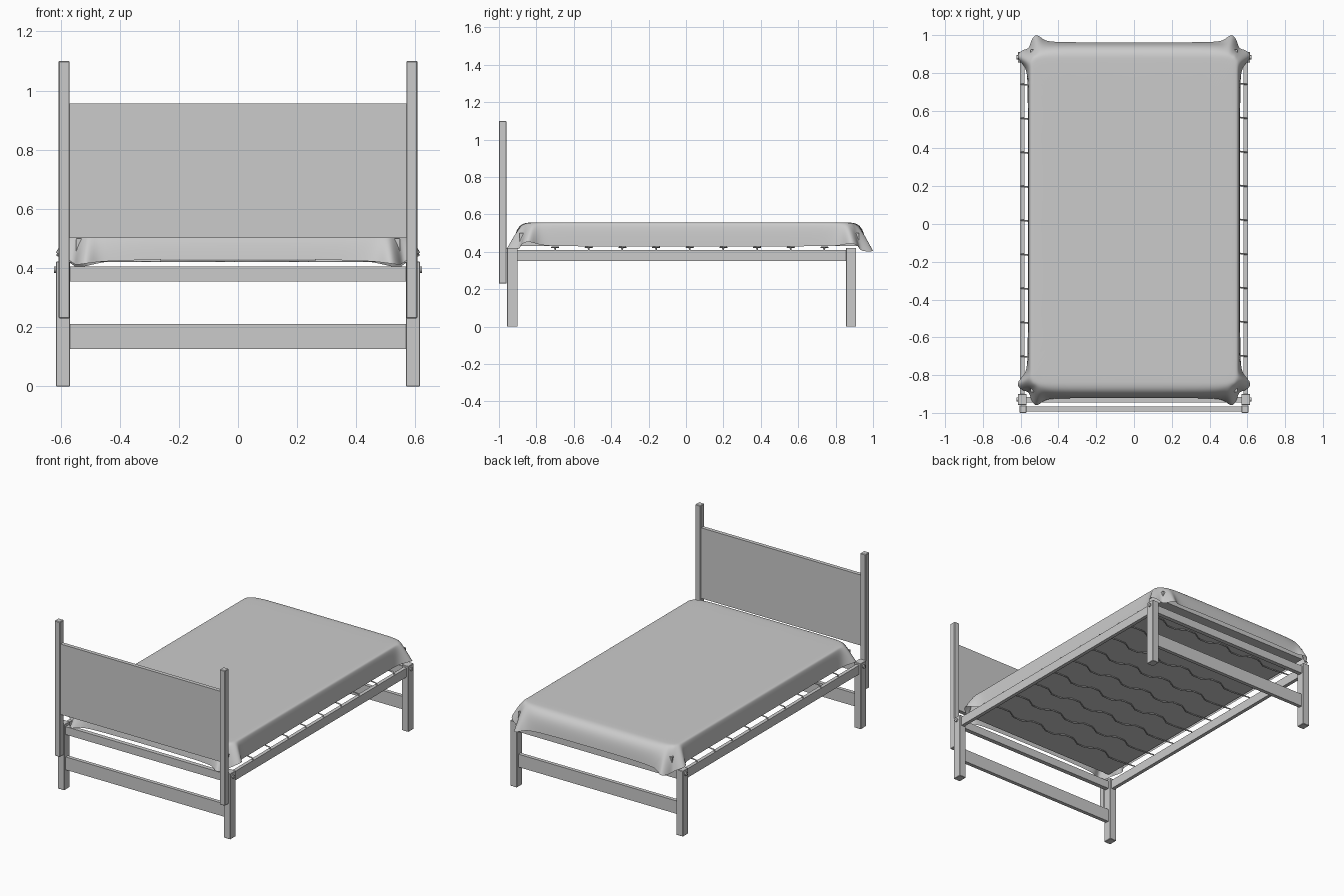
import bpy, bmesh, math

if "Cube" in bpy.data.objects:
    bpy.data.objects.remove(bpy.data.objects["Cube"])


def make(name, bm, smooth=False):
    bmesh.ops.recalc_face_normals(bm, faces=bm.faces)
    me = bpy.data.meshes.new(name)
    bm.to_mesh(me)
    bm.free()
    ob = bpy.data.objects.new(name, me)
    bpy.context.collection.objects.link(ob)
    if smooth:
        for p in me.polygons:
            p.use_smooth = True
    return ob


def box(name, x, y, z, bevel=0.0):
    bm = bmesh.new()
    bmesh.ops.create_cube(bm, size=1)
    for v in bm.verts:
        for i, (lo, hi) in enumerate((x, y, z)):
            v.co[i] = lo if v.co[i] < 0 else hi
    ob = make(name, bm)
    if bevel:
        m = ob.modifiers.new("bevel", 'BEVEL')
        m.width, m.segments = bevel, 1
    return ob


def bolt(name, x, y, z):
    bpy.ops.mesh.primitive_cylinder_add(vertices=16, radius=0.011, depth=0.016,
                                        location=(x, y, z), rotation=(0, math.pi / 2, 0))
    bpy.context.object.name = name
    bpy.ops.object.shade_smooth_by_angle()


# Legs, bolts, headboard posts and side rails, on both sides
for s, side in ((-1, "left"), (1, "right")):
    sx = lambda a, b: tuple(sorted((s * a, s * b)))
    for end, y0, y1 in (("front", -0.957, -0.90), ("back", 0.855, 0.91)):
        box(f"{end}_leg_{side}", sx(0.568, 0.615), (y0, y1), (0, 0.422), 0.002)
        bolt(f"{end}_bolt_{side}", s * 0.615, (y0 + y1) / 2, 0.395)
    box(f"headboard_post_{side}", sx(0.569, 0.607), (-1.0, -0.96), (0.23, 1.10), 0.003)
    box(f"side_rail_{side}", sx(0.58, 0.603), (-0.905, 0.86), (0.352, 0.41))

# Cross rails at both ends
for end, y in (("front", -0.93), ("back", 0.883)):
    box(f"{end}_upper_rail", (-0.57, 0.57), (y - 0.014, y + 0.014), (0.355, 0.406))
    box(f"{end}_lower_rail", (-0.57, 0.57), (y - 0.012, y + 0.012), (0.127, 0.21))

# Headboard panel
box("headboard_panel", (-0.57, 0.57), (-0.992, -0.967), (0.502, 0.956))

# Zigzag spring wires
for k in range(9):
    y = -0.70 + 0.18 * k
    pts = [(-0.598, y, 0.407), (-0.59, y, 0.422)]
    n = 8
    w = 1.0 / n
    for i in range(n):
        x = -0.5 + i * w
        o = 0.018 * (1 if i % 2 else -1)
        pts += [(x + 0.03, y + o, 0.424), (x + w - 0.03, y + o, 0.424)]
    pts += [(0.59, y, 0.422), (0.598, y, 0.407)]
    cu = bpy.data.curves.new("spring_wire", 'CURVE')
    cu.dimensions = '3D'
    cu.bevel_depth = 0.004
    cu.bevel_resolution = 1
    cu.use_fill_caps = True
    sp = cu.splines.new('POLY')
    sp.points.add(len(pts) - 1)
    for p, c in zip(sp.points, pts):
        p.co = (*c, 1)
    bpy.context.collection.objects.link(bpy.data.objects.new(f"spring_wire_{k}", cu))

# Mattress under the cover
box("mattress", (-0.548, 0.548), (-0.89, 0.925), (0.431, 0.50))

# Draped cover: one corner outline as (hem x, y, z), (top x, y), ear flag
corner = [
    (0.562, 0.02, 0.43, 0.545, 0.02, 0),
    (0.562, 0.60, 0.43, 0.545, 0.60, 0),
    (0.563, 0.77, 0.43, 0.545, 0.77, 0),
    (0.572, 0.835, 0.435, 0.543, 0.82, 0.5),
    (0.632, 0.885, 0.45, 0.540, 0.85, 1),
    (0.590, 0.925, 0.43, 0.535, 0.866, 1),
    (0.555, 0.925, 0.41, 0.527, 0.876, 0.5),
    (0.548, 0.965, 0.40, 0.515, 0.882, 1),
    (0.520, 1.015, 0.405, 0.500, 0.886, 1),
    (0.480, 0.972, 0.415, 0.475, 0.888, 0.5),
    (0.430, 0.962, 0.425, 0.430, 0.888, 0),
    (0.20, 0.962, 0.43, 0.20, 0.888, 0),
]
flip_x = lambda p: (-p[0], p[1], p[2], -p[3], p[4], p[5])
flip_y = lambda p: (p[0], 0.04 - p[1], p[2] + 0.01 * p[5], p[3], 0.04 - p[4], p[5])
back = corner + [flip_x(p) for p in reversed(corner)]
front = [flip_y(p) for p in reversed(back[1:-1])]
outline = back + front
TOP = 0.557
profile = [(-0.3, 0), (0, 0), (0.45, 0.07), (0.78, 0.3), (0.93, 0.65), (1, 1)]
bm = bmesh.new()
rings = []
for u, w in profile:
    ring = []
    for hx, hy, hz, tx, ty, ear in outline:
        t = u + (w - u) * ear * 0.7 if u > 0 else u
        ring.append(bm.verts.new((tx + (hx - tx) * t, ty + (hy - ty) * t,
                                  TOP + (hz - TOP) * w)))
    rings.append(ring)
# flat inner ring, pulled towards the middle of the top
for v in rings[0]:
    src = rings[1][rings[0].index(v)].co
    v.co = (src.x * 0.94, 0.02 + (src.y - 0.02) * 0.96, TOP)
n = len(outline)
for a, b in zip(rings, rings[1:]):
    for i in range(n):
        j = (i + 1) % n
        bm.faces.new((a[i], a[j], b[j], b[i]))
bm.faces.new(rings[0])
bmesh.ops.recalc_face_normals(bm, faces=bm.faces)
cover = make("bed_cover", bm, smooth=True)
m = cover.modifiers.new("subdivision", 'SUBSURF')
m.levels = m.render_levels = 2
